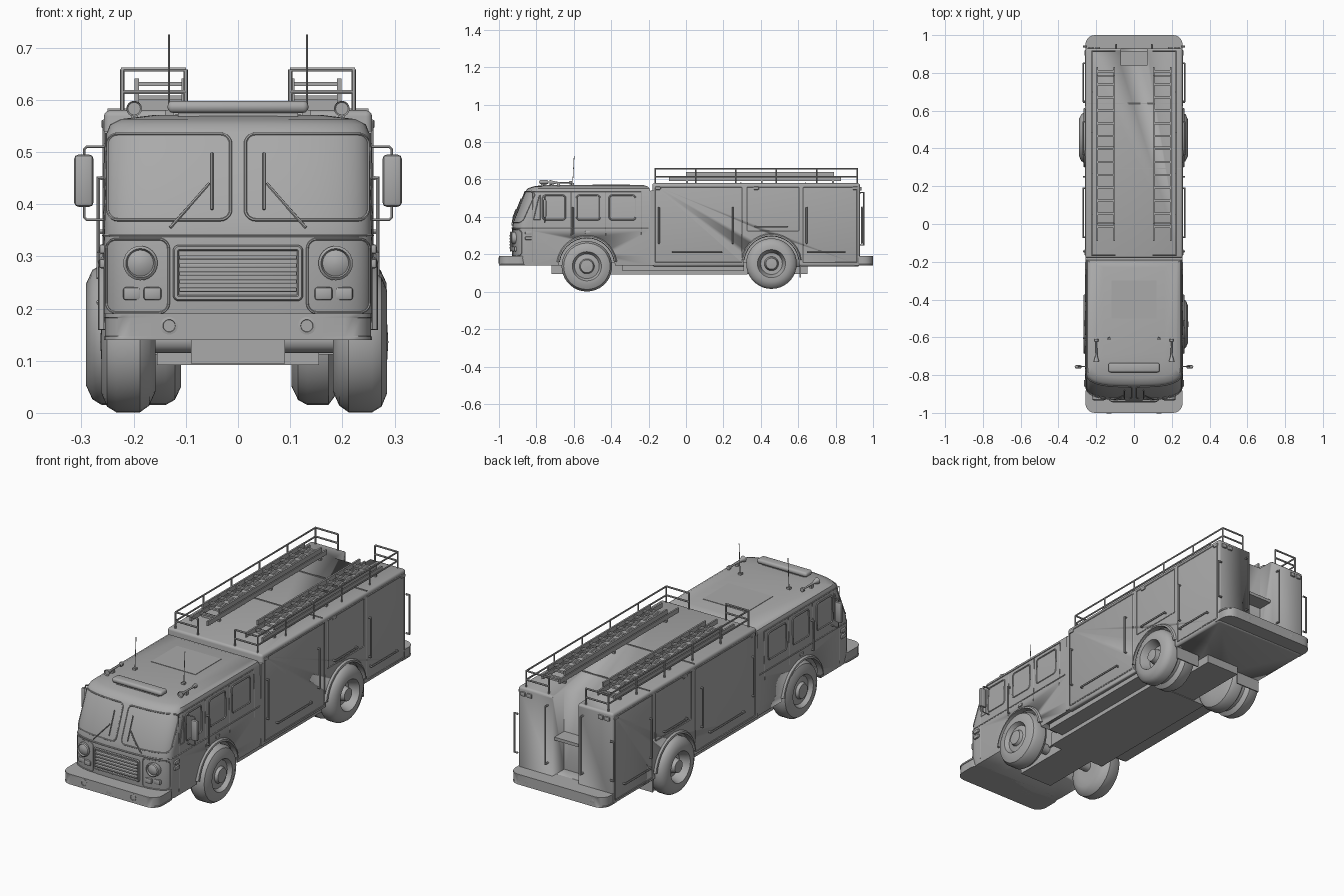
import bpy, bmesh, math
from mathutils import Vector

if "Cube" in bpy.data.objects:
    bpy.data.objects.remove(bpy.data.objects["Cube"])

grey = bpy.data.materials.new("plain_grey")
grey.use_nodes = True
grey.diffuse_color = (0.4, 0.4, 0.4, 1)
grey.node_tree.nodes["Principled BSDF"].inputs["Base Color"].default_value = (0.4, 0.4, 0.4, 1)


# ---------- helpers ----------
def add(name, mesh, mirror=False, bevel=0, segments=2):
    mesh.materials.clear()
    mesh.materials.append(grey)
    ob = bpy.data.objects.new(name, mesh)
    bpy.context.collection.objects.link(ob)
    bpy.ops.object.select_all(action='DESELECT')
    ob.select_set(True)
    bpy.context.view_layer.objects.active = ob
    if bevel:
        m = ob.modifiers.new("bevel", 'BEVEL')
        m.width, m.segments = bevel, segments
        bpy.ops.object.modifier_apply(modifier=m.name)
    bpy.ops.object.shade_smooth_by_angle(angle=math.radians(35))
    if mirror:
        ob.modifiers.new("mirror", 'MIRROR')
    return ob


def from_bm(name, bm, **kw):
    bmesh.ops.recalc_face_normals(bm, faces=bm.faces)
    mesh = bpy.data.meshes.new(name)
    bm.to_mesh(mesh)
    bm.free()
    return add(name, mesh, **kw)


def boxes(name, spans, **kw):
    """Each span is (x0, x1, y0, y1, z0, z1)."""
    bm = bmesh.new()
    for s in spans:
        vs = bmesh.ops.create_cube(bm, size=1)["verts"]
        for v in vs:
            v.co = Vector([s[2 * i] + (s[2 * i + 1] - s[2 * i]) * (v.co[i] + 0.5) for i in range(3)])
    return from_bm(name, bm, **kw)


def loft(name, groups, **kw):
    """Each group is a list of closed rings, skinned and capped."""
    bm = bmesh.new()
    for rings in groups:
        rows = [[bm.verts.new(p) for p in r] for r in rings]
        n = len(rows[0])
        for a, b in zip(rows, rows[1:]):
            for i in range(n):
                bm.faces.new((a[i], a[(i + 1) % n], b[(i + 1) % n], b[i]))
        bm.faces.new(rows[0])
        bm.faces.new(rows[-1])
    return from_bm(name, bm, **kw)


def turned(profile, centre, axis, n=32):
    """Rings of a lathe shape; profile is (along, radius)."""
    rings = []
    for a, r in profile:
        ring = []
        for i in range(n):
            c, s = r * math.cos(2 * math.pi * i / n), r * math.sin(2 * math.pi * i / n)
            ring.append(Vector(centre) + Vector((a, c, s) if axis == 'X' else (c, a, s)))
        rings.append(ring)
    return rings


def tubes(name, paths, r, closed=False, mirror=True):
    cu = bpy.data.curves.new(name, 'CURVE')
    cu.dimensions, cu.bevel_depth, cu.bevel_resolution, cu.use_fill_caps = '3D', r, 1, True
    for path in paths:
        sp = cu.splines.new('POLY')
        sp.points.add(len(path) - 1)
        for p, co in zip(sp.points, path):
            p.co = (*co, 1)
        sp.use_cyclic_u = closed
    tmp = bpy.data.objects.new(name, cu)
    bpy.context.collection.objects.link(tmp)
    dg = bpy.context.evaluated_depsgraph_get()
    mesh = bpy.data.meshes.new_from_object(tmp.evaluated_get(dg))
    bpy.data.objects.remove(tmp)
    return add(name, mesh, mirror=mirror)


def rounded(a0, a1, b0, b1, r, side=8):
    """Rounded rectangle outline with evenly divided sides."""
    pts = []
    for k, (ca, cb) in enumerate(((a1 - r, b1 - r), (a0 + r, b1 - r), (a0 + r, b0 + r), (a1 - r, b0 + r))):
        pts += [(ca + r * math.cos(math.pi / 2 * (k + t / 5)), cb + r * math.sin(math.pi / 2 * (k + t / 5)))
                for t in range(6)]
    out = []
    for p, q in zip(pts, pts[1:] + pts[:1]):
        steps = side if math.dist(p, q) > 2 * r / 5 + 0.01 else 1
        out += [(p[0] + (q[0] - p[0]) * t / steps, p[1] + (q[1] - p[1]) * t / steps) for t in range(steps)]
    return out


def cut(ob, cutter):
    m = ob.modifiers.new("cut", 'BOOLEAN')
    m.operation, m.object, m.solver = 'DIFFERENCE', cutter, 'EXACT'
    bpy.context.view_layer.objects.active = ob
    bpy.ops.object.modifier_apply(modifier=m.name)
    bpy.data.objects.remove(cutter)


# ---------- cab: levels are (z, front y, half width, back y) ----------
LEVELS = [(0.14, -0.92, 0.252, -0.19), (0.19, -0.93, 0.257, -0.19), (0.33, -0.93, 0.257, -0.19),
          (0.37, -0.925, 0.256, -0.19), (0.535, -0.86, 0.252, -0.19), (0.553, -0.845, 0.245, -0.195),
          (0.563, -0.815, 0.225, -0.205), (0.571, -0.76, 0.16, -0.23)]
DEPTH, POW = 0.085, 3


def cab_ring(z, yf, hw, yb):
    ring = []
    for i in range(33):
        a = math.pi * i / 32
        c, s = math.cos(a), max(0, math.sin(a))
        ring.append((math.copysign(hw * abs(c) ** (2 / POW), c), yf + DEPTH * (1 - s ** (2 / POW)), z))
    return ring + [(-hw, yb, z), (hw, yb, z)]


def front(x, z, out=0.0):
    """Point on the curved cab front."""
    for a, b in zip(LEVELS, LEVELS[1:]):
        if z <= b[0]:
            break
    t = (z - a[0]) / (b[0] - a[0])
    yf, hw = a[1] + t * (b[1] - a[1]), a[2] + t * (b[2] - a[2])
    q = min(1, abs(x) / hw)
    return (x, yf + DEPTH * (1 - (1 - q ** POW) ** (1 / POW)) - out, z)


cab = loft("cab", [[cab_ring(*lv) for lv in LEVELS]])
body = boxes("equipment_body", [(-0.257, 0.257, -0.18, 0.93, 0.135, 0.58)], bevel=0.012, segments=3)

# wheel wells and rear recess
for ob, y, z in ((cab, -0.53, 0.14), (body, 0.457, 0.15)):
    for x in (-0.22, 0.22):
        cut(ob, loft("well_cutter", [turned([(-0.12, 0.15), (0.12, 0.15)], (x, y, z), 'X', 40)]))
cut(body, boxes("recess_cutter", [(-0.07, 0.07, 0.84, 1.1, 0.19, 0.7)]))
boxes("recess_shelf", [(-0.07, 0.07, 0.84, 0.915, 0.36, 0.375)])

# bumpers
outline = rounded(-0.257, 0.257, -1.0, -0.84, 0.05)
for name, sign in (("front_bumper", 1), ("rear_bumper", -1)):
    pts = [(x, y if sign > 0 else 0.985 + (y + 0.985) * -1 if y < -0.9 else 0.9) for x, y in outline]
    lim = (lambda p: p) if sign > 0 else (lambda p: (p[0], min(p[1], 1.0)))
    pts = [lim(p) for p in pts]
    loft(name, [[[(x * k, y, z) for x, y in pts] for z, k in
                 ((0.14, 1), (0.146, 1), (0.147, 0.99), (0.182, 0.99), (0.183, 1), (0.19, 1))]])

# chassis and axles
boxes("chassis_frame", [(-0.155, 0.155, -0.42, 0.33, 0.092, 0.16), (-0.09, 0.09, -0.72, 0.65, 0.095, 0.16),
                        (-0.235, 0.235, -0.34, 0.31, 0.112, 0.14), (-0.257, 0.257, -0.19, -0.17, 0.14, 0.54)])
boxes("mud_flap", [(0.12, 0.25, 0.608, 0.614, 0.075, 0.16)], mirror=True)
loft("axles", [turned([(-0.2, 0.025), (0.2, 0.025)], (0, y, z), 'X', 12) for y, z in ((-0.53, 0.14), (0.457, 0.15))])

# wheels
TYRE = [(0, 0.06), (0, 0.095), (0.012, 0.122), (0.03, 0.135), (0.075, 0.135), (0.093, 0.124), (0.104, 0.098),
        (0.104, 0.078), (0.096, 0.073)]
STEER = TYRE + [(0.085, 0.066), (0.09, 0.04), (0.104, 0.034), (0.106, 0)]
DRIVE = [(0, 0.05), (0, 0.1), (0.012, 0.125), (0.03, 0.135), (0.07, 0.135), (0.085, 0.115), (0.1, 0.115),
         (0.115, 0.135), (0.152, 0.135), (0.17, 0.124), (0.182, 0.098), (0.182, 0.075), (0.172, 0.07),
         (0.135, 0.058), (0.135, 0.038), (0.172, 0.03), (0.174, 0)]
for side, sgn in (("left", 1), ("right", -1)):
    for kind, prof, x, y, z in (("front", STEER, 0.17, -0.53, 0.136), ("rear", DRIVE, 0.106, 0.457, 0.15)):
        shift = 0.012 if kind == "front" else -0.003
        ring = [(a * sgn, max(r, 0.001)) for a, r in prof]
        loft(f"{kind}_{side}_wheel", [turned(ring, (x * sgn + shift, y, z), 'X', 36)])

# wheel arch flares
flares = []
for y, z in ((-0.53, 0.14), (0.457, 0.15)):
    rings = []
    for i in range(15):
        a = math.pi * (0.04 + 0.92 * i / 14)
        rings.append([(x, y + r * math.cos(a), z + r * math.sin(a))
                      for x, r in ((0.24, 0.146), (0.268, 0.148), (0.266, 0.156), (0.25, 0.166))])
    flares.append(rings)
loft("wheel_arch_flares", flares, mirror=True)

# windscreen, wipers and front panels
tubes("windscreen_frame", [[front(x, z, 0.001) for x, z in rounded(0.014, 0.25, 0.37, 0.535, 0.02, 14)]], 0.003, True)
tubes("headlight_panel_trim", [[front(x, z, 0.001) for x, z in rounded(0.133, 0.252, 0.192, 0.333, 0.018, 12)]], 0.0025, True)
strip = [i * 0.256 / 24 for i in range(25)]
tubes("belt_trim", [[front(x, z, 0.001) for x in strip] + [(0.257, -0.2, z)] for z in (0.34,)], 0.0035)
tubes("wipers", [[front(0.13, 0.355, 0.008), front(0.09, 0.4, 0.012), front(0.055, 0.44, 0.012)],
                 [front(0.05, 0.39, 0.007), front(0.05, 0.498, 0.007)]], 0.003)

# grille
boxes("grille_slats", [(-0.113, 0.113, -0.945, -0.92, 0.232 + 0.0155 * i, 0.24 + 0.0155 * i) for i in range(5)], bevel=0.002)
tubes("grille_frame", [[(x, -0.936, z) for x, z in rounded(-0.119, 0.119, 0.22, 0.316, 0.006)]], 0.006, True, mirror=False)

# headlights and bumper lamps
ly = front(0.187, 0.287)[1]
loft("headlights", [turned([(0.03, 0.033), (-0.012, 0.033), (-0.016, 0.028), (-0.008, 0.025), (-0.014, 0.014),
                            (-0.015, 0.001)], (0.187, ly, 0.287), 'Y', 24)], mirror=True)
boxes("indicator_lamps", [(a, a + 0.034, front(a + 0.034, 0.23)[1] - 0.012, -0.86, 0.216, 0.241)
                          for a in (0.147, 0.186)], bevel=0.005, mirror=True)
lamp = [(0.02, 0.017), (-0.006, 0.017), (-0.007, 0.012), (0.001, 0.009), (0.001, 0.001)]
loft("bumper_lamps", [turned(lamp, (0.132, -0.995, 0.167), 'Y', 20)], mirror=True)
boxes("bumper_siren", [(-0.02, 0.02, -1.0, -0.95, 0.148, 0.186)], bevel=0.002)
boxes("side_markers", [(0.25, 0.266, y, y + 0.035, z, z + 0.018) for y, z in ((-0.86, 0.277), (-0.86, 0.305))]
      + [(0.25, 0.262, y, y + 0.03, 0.545, 0.562) for y in (-0.165, 0.36, 0.89)]
      + [(0.25, 0.262, -0.54, -0.51, 0.31, 0.325)], bevel=0.004, mirror=True)
boxes("rear_lamps", [(x, x + 0.025, 0.92, 0.938, 0.54, 0.56) for x in (0.18, 0.215)]
      + [(x, x + 0.025, 0.99, 1.0, 0.155, 0.176) for x in (0.12, 0.15, 0.18)], bevel=0.003, mirror=True)

# side windows, cab doors and locker doors
X = 0.256
windows = [rounded(a, b, 0.385, 0.515, 0.015) for a, b in ((-0.765, -0.645), (-0.585, -0.46), (-0.41, -0.27))]
tubes("side_window_frames", [[(X - 0.02 * max(0, z - 0.37), y, z) for y, z in w] for w in windows], 0.004, True)
tubes("quarter_window_frame", [[(0.254, -0.815, 0.385), (0.254, -0.78, 0.385), (0.252, -0.78, 0.515), (0.252, -0.785, 0.515)]], 0.003, True)
tubes("door_seams", [[(X, y, 0.16 if y < -0.7 else 0.3), (X, y, 0.34), (0.253, y, 0.535)] for y in (-0.82, -0.615, -0.43, -0.24)]
      + [[(0.253, -0.82, 0.535), (0.253, -0.24, 0.535)]], 0.002)
doors = [(-0.165, 0.3, 0.155, 0.56), (0.325, 0.605, 0.325, 0.56), (0.625, 0.915, 0.155, 0.56)]
tubes("locker_door_trim", [[(0.257, y, z) for y, z in rounded(*d, 0.006, 1)] for d in doors], 0.003, True)

handles = []
for y, z0, z1 in ((-0.145, 0.26, 0.45), (0.25, 0.26, 0.45), (0.645, 0.26, 0.45), (0.94, 0.26, 0.45), (-0.605, 0.31, 0.45)):
    handles.append([(0.25, y, z0), (0.268, y, z0), (0.268, y, z1), (0.25, y, z1)])
for y0, y1, z in ((-0.07, 0.19, 0.212), (0.37, 0.54, 0.347), (0.65, 0.85, 0.212)):
    handles.append([(0.25, y0, z), (0.268, y0, z), (0.268, y1, z), (0.25, y1, z)])
handles.append([(0.095, 0.92, 0.25), (0.095, 0.95, 0.25), (0.095, 0.95, 0.53), (0.095, 0.92, 0.53)])
tubes("grab_handles", handles, 0.005)

# mirrors
boxes("mirror_heads", [(0.277, 0.314, -0.765, -0.747, 0.395, 0.495)], bevel=0.008, mirror=True)
tubes("mirror_arms", [[(0.245, -0.755, 0.51), (0.29, -0.755, 0.51), (0.295, -0.755, 0.505), (0.295, -0.755, 0.375),
                       (0.29, -0.755, 0.37), (0.245, -0.755, 0.37)]], 0.003)

# cab roof equipment
boxes("light_bar", [(-0.135, 0.135, -0.785, -0.735, 0.575, 0.598)], bevel=0.01, segments=3)
boxes("light_bar_base", [(-0.115, 0.115, -0.775, -0.745, 0.555, 0.58)])
boxes("roof_hatch", [(-0.12, 0.12, -0.5, -0.3, 0.565, 0.573)])
horn = [(0, 0.012), (-0.004, 0.015), (0.006, 0.012), (0.03, 0.005), (0.1, 0.004), (0.104, 0.01), (0.115, 0.01)]
loft("air_horns", [turned(horn, (0.199, -0.725, 0.583), 'Y', 16)], mirror=True)
tubes("antennas", [[(0.132, -0.607, 0.56), (0.132, -0.598, 0.725)]], 0.0018)
boxes("antenna_bases", [(0.124, 0.14, -0.615, -0.6, 0.56, 0.58), (0.193, 0.205, -0.69, -0.675, 0.555, 0.583)], mirror=True)

# body roof seams, rails and ladders
boxes("roof_seams", [(-0.25, 0.25, y, y + 0.006, 0.575, 0.583) for y in (0.29, 0.635)])
rails = [[(0.1, -0.165, z), (0.222, -0.165, z), (0.222, 0.915, z), (0.1, 0.915, z)] for z in (0.615, 0.658)]
posts = [[(0.222, -0.165 + 0.216 * i, 0.57), (0.222, -0.165 + 0.216 * i, 0.658)] for i in range(6)]
posts += [[(0.1, y, 0.57), (0.1, y, 0.658)] for y in (-0.165, 0.915)]
tubes("roof_rails", rails + posts, 0.0045)

ladder = []
for y0, y1, z in ((-0.09, 0.83, 0.604), (0.0, 0.79, 0.63)):
    ladder += [(x, x + 0.008, y0, y1, z - 0.011, z + 0.011) for x in (0.1, 0.19)]
    ladder += [(0.1, 0.195, -0.02 + 0.0685 * i, -0.008 + 0.0685 * i, z - 0.004, z + 0.004)
               for i in range(13) if y0 < -0.02 + 0.0685 * i < y1]
ladder += [(0.1, 0.198, y, y + 0.01, 0.575, 0.6) for y in (0.0, 0.4, 0.78)]
boxes("roof_ladders", ladder, mirror=True)
